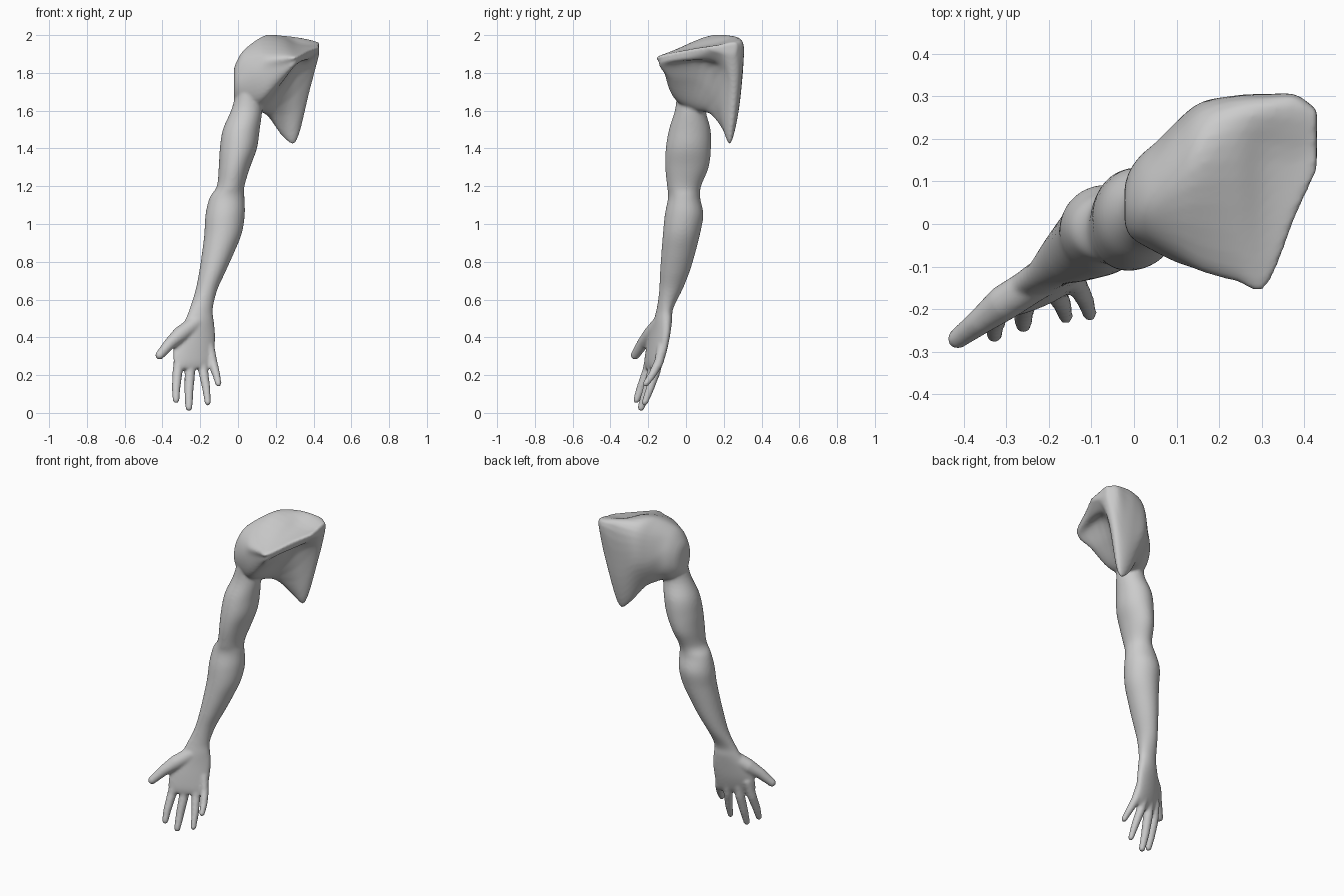
import bpy, bmesh, math
from mathutils import Vector, Matrix

bm = bmesh.new()


def spline(pts, n, closed):
    """Catmull-Rom interpolation, n steps per span."""
    out, m = [], len(pts)
    for i in range(m if closed else m - 1):
        p = [pts[k % m] if closed else pts[min(max(k, 0), m - 1)] for k in range(i - 1, i + 3)]
        for s in range(n):
            t = s / n
            out.append(0.5 * (2 * p[1] + (p[2] - p[0]) * t
                              + (2 * p[0] - 5 * p[1] + 4 * p[2] - p[3]) * t * t
                              + (3 * p[1] - p[0] - 3 * p[2] + p[3]) * t ** 3))
    return out if closed else out + [pts[-1]]


def loft(rings, around, along):
    """Closed smooth skin through rings of equal point count."""
    rings = [spline(r, around, True) for r in rings]
    rails = [spline(list(rail), along, False) for rail in zip(*rings)]
    v = [[bm.verts.new(p) for p in rail] for rail in rails]
    n, m = len(v), len(v[0])
    for i in range(n):
        j = (i + 1) % n
        for k in range(m - 1):
            bm.faces.new((v[i][k], v[j][k], v[j][k + 1], v[i][k + 1]))
    bm.faces.new([c[0] for c in v])
    bm.faces.new([c[-1] for c in v])


def oval(cx, cy, z, a, b, deg=0):
    rot = Matrix.Rotation(math.radians(deg), 3, 'Z')
    return [Vector((cx, cy, z)) + rot @ Vector((a * math.cos(t), b * math.sin(t), 0))
            for t in (math.tau * i / 12 for i in range(12))]


def digit(*joints):
    """Tapered rounded finger through (x, y, z, radius) joints."""
    for j in joints:
        bmesh.ops.create_uvsphere(bm, u_segments=20, v_segments=12, radius=j[3],
                                  matrix=Matrix.Translation(j[:3]))
    for p, q in zip(joints, joints[1:]):
        a, b = Vector(p[:3]), Vector(q[:3])
        m = Matrix.Translation((a + b) / 2) @ (b - a).to_track_quat('Z', 'Y').to_matrix().to_4x4()
        bmesh.ops.create_cone(bm, cap_ends=True, segments=20, radius1=p[3], radius2=q[3],
                              depth=(b - a).length, matrix=m)


# upper arm and forearm: z, x min, x max, y min, y max
arm = [(1.76, 0.0, .13, -.05, .15), (1.62, -.03, .13, -.055, .105),
       (1.5, -.08, .115, -.09, .13), (1.4, -.096, .1, -.107, .132),
       (1.3, -.102, .064, -.11, .12), (1.2, -.112, .034, -.1, .08),
       (1.14, -.15, .034, -.095, .075), (1.05, -.172, .036, -.112, .092),
       (.95, -.178, .02, -.122, .075), (.85, -.19, -.02, -.13, .05),
       (.75, -.205, -.065, -.137, .02), (.65, -.225, -.11, -.142, -.02)]
rings = [oval((a + b) / 2, (c + d) / 2, z, (b - a) / 2, (d - c) / 2) for z, a, b, c, d in arm]
# wrist and palm
rings += [oval(-.195, -.112, .55, .063, .042, 15), oval(-.205, -.122, .49, .08, .043, 20),
          oval(-.222, -.138, .42, .108, .041, 22), oval(-.232, -.155, .34, .118, .038, 22),
          oval(-.233, -.17, .27, .116, .03, 22), oval(-.232, -.178, .235, .1, .018, 22)]
loft(rings, 3, 5)

# shoulder: cross-sections across x, each running front corner, pectoral,
# armpit hollow, shoulder blade tip, back, top crest
sections = {
    .10: ((-.05, 1.9), (-.09, 1.8), (-.055, 1.66), (.04, 1.6), (.11, 1.6), (.18, 1.63), (.24, 1.76), (.21, 1.92), (.1, 1.975)),
    .16: ((-.085, 1.9), (-.107, 1.82), (-.075, 1.69), (.05, 1.63), (.15, 1.575), (.22, 1.59), (.283, 1.75), (.265, 1.95), (.14, 2.0)),
    .24: ((-.11, 1.9), (-.122, 1.84), (-.085, 1.765), (.09, 1.73), (.2, 1.49), (.245, 1.485), (.29, 1.7), (.29, 1.965), (.15, 1.985)),
    .31: ((-.125, 1.895), (-.135, 1.87), (-.11, 1.845), (.13, 1.83), (.215, 1.475), (.25, 1.475), (.29, 1.7), (.295, 1.972), (.15, 1.955)),
    .38: ((.03, 1.925), (.025, 1.905), (.05, 1.88), (.18, 1.85), (.24, 1.72), (.265, 1.72), (.287, 1.8), (.295, 1.968), (.15, 1.945)),
    .43: ((.13, 1.94), (.13, 1.93), (.14, 1.92), (.18, 1.91), (.23, 1.9), (.25, 1.9), (.265, 1.92), (.26, 1.96), (.18, 1.95))}
rings = []
for x, y, z, ry, rz in ((-.022, .045, 1.74, .045, .08), (-.008, .05, 1.75, .08, .11), (.03, .06, 1.765, .115, .155)):
    angles = [math.radians(140 + 40 * i) for i in range(9)]
    rings.append([Vector((x, y + ry * math.cos(t), z + rz * math.sin(t))) for t in angles])
rings += [[Vector((x, y, z)) for y, z in pts] for x, pts in sections.items()]
loft(rings, 5, 6)

# fingers and thumb
digit((-.305, -.18, .32, .03), (-.32, -.205, .22, .027), (-.328, -.24, .13, .023), (-.328, -.262, .068, .018))
digit((-.25, -.165, .31, .03), (-.255, -.18, .21, .028), (-.26, -.21, .11, .024), (-.26, -.238, .028, .019))
digit((-.195, -.14, .32, .028), (-.184, -.16, .22, .026), (-.168, -.19, .13, .022), (-.16, -.218, .055, .017))
digit((-.152, -.125, .35, .027), (-.133, -.145, .265, .025), (-.114, -.18, .2, .021), (-.104, -.212, .155, .017))
digit((-.225, -.135, .475, .042), (-.305, -.185, .415, .043), (-.36, -.228, .368, .032), (-.415, -.27, .305, .024))

bmesh.ops.recalc_face_normals(bm, faces=bm.faces)
mesh = bpy.data.meshes.new("arm")
bm.to_mesh(mesh)
bm.free()
obj = bpy.data.objects.new("arm", mesh)
bpy.context.collection.objects.link(obj)

# fuse the parts into one smooth skin
fuse = obj.modifiers.new("fuse", 'REMESH')
fuse.mode = 'VOXEL'
fuse.voxel_size = .008
fuse.use_smooth_shade = True
soften = obj.modifiers.new("soften", 'SMOOTH')
soften.factor = .5
soften.iterations = 6
